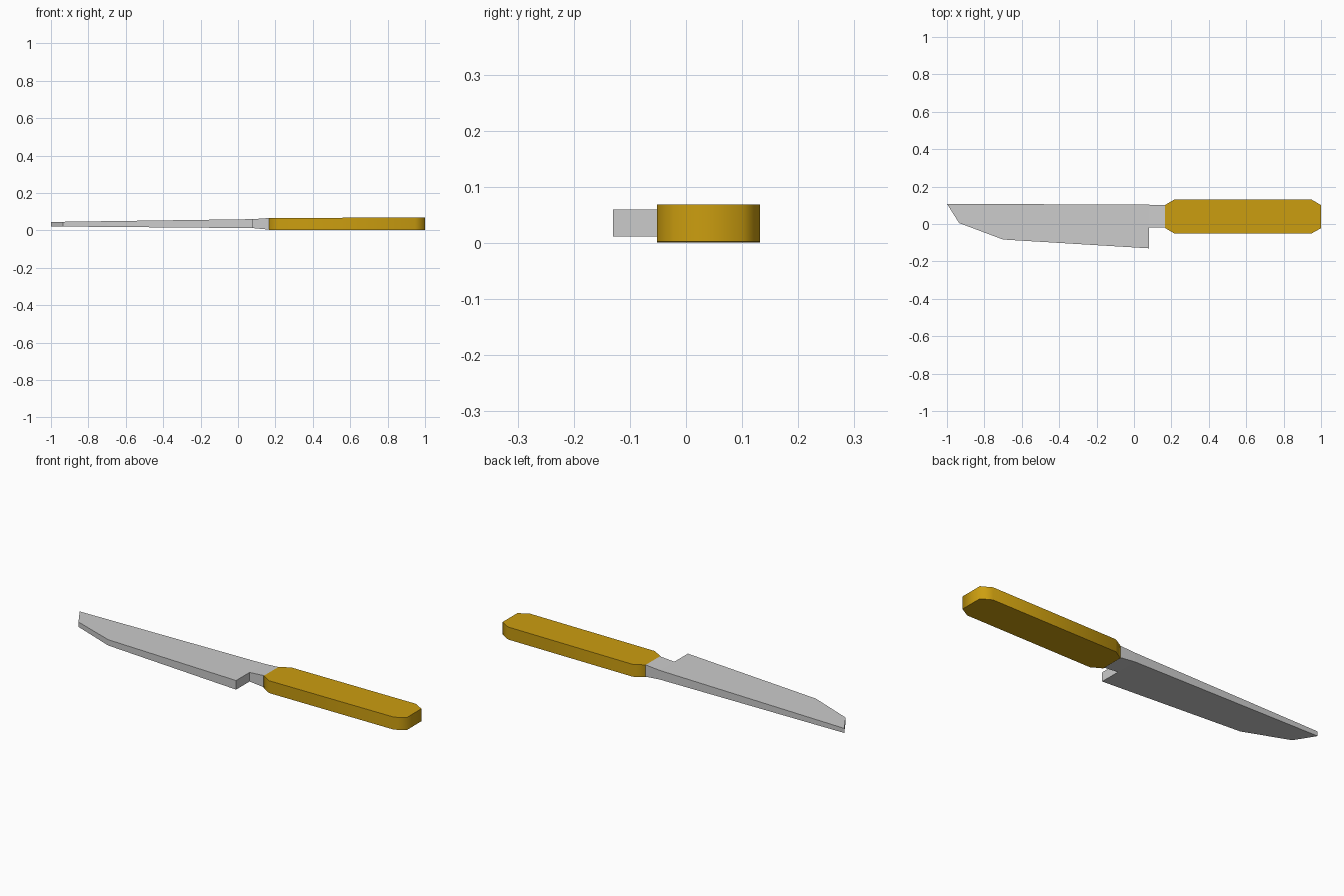
import bpy, bmesh, math

if "Cube" in bpy.data.objects:
    bpy.data.objects.remove(bpy.data.objects["Cube"])


def material(name, rgb):
    m = bpy.data.materials.new(name)
    m.diffuse_color = (*rgb, 1)
    m.use_nodes = True
    m.node_tree.nodes["Principled BSDF"].inputs["Base Color"].default_value = m.diffuse_color
    return m


def slab(name, points, faces, heights, mat, smooth=None):
    """Close a flat outline into a slab; heights(x) gives bottom and top z."""
    bm = bmesh.new()
    low = [bm.verts.new((x, y, heights(x)[0])) for x, y in points]
    high = [bm.verts.new((x, y, heights(x)[1])) for x, y in points]
    directed = set()
    for f in faces:
        bm.faces.new([low[i] for i in f])
        bm.faces.new([high[i] for i in reversed(f)])
        directed |= set(zip(f, f[1:] + f[:1]))
    # side walls along the outer boundary only
    for a, b in directed:
        if (b, a) not in directed:
            bm.faces.new((low[a], low[b], high[b], high[a]))
    bmesh.ops.recalc_face_normals(bm, faces=bm.faces[:])
    me = bpy.data.meshes.new(name)
    bm.to_mesh(me)
    bm.free()
    me.materials.append(mat)
    ob = bpy.data.objects.new(name, me)
    bpy.context.collection.objects.link(ob)
    if smooth:
        bpy.ops.object.select_all(action='DESELECT')
        ob.select_set(True)
        bpy.context.view_layer.objects.active = ob
        bpy.ops.object.shade_smooth_by_angle(angle=math.radians(smooth))
    return ob


steel = material("light steel", (0.60, 0.60, 0.60))
gold = material("golden yellow", (0.60, 0.34, 0.005))


def blade_z(x):
    # gently thickening blade, then a quicker flare into the handle
    if x <= 0.085:
        t = (x + 1) / 1.08
        return 0.021 - 0.009 * t, 0.045 + 0.015 * t
    t = (x - 0.08) / 0.085
    return 0.012 - 0.008 * t, 0.060 + 0.006 * t


# Blade with its stepped neck
blade_pts = [(-1, 0.108), (-0.935, 0.005), (-0.70, -0.083), (0.08, -0.13),
             (0.08, -0.018), (0.08, 0.103), (0.165, -0.018), (0.165, 0.101)]
slab("blade", blade_pts, [[0, 1, 2, 3, 4, 5], [5, 4, 6, 7]], blade_z, steel)

# Handle with clipped corners
handle_pts = [(0.165, -0.021), (0.218, -0.052), (0.947, -0.052), (1, -0.022),
              (1, 0.101), (0.947, 0.132), (0.218, 0.132), (0.165, 0.101)]


def handle_z(x):
    t = (x - 0.165) / 0.835
    return 0.001 + 0.002 * t, 0.066 + 0.003 * t


slab("handle", handle_pts, [list(range(8))], handle_z, gold, smooth=65)
